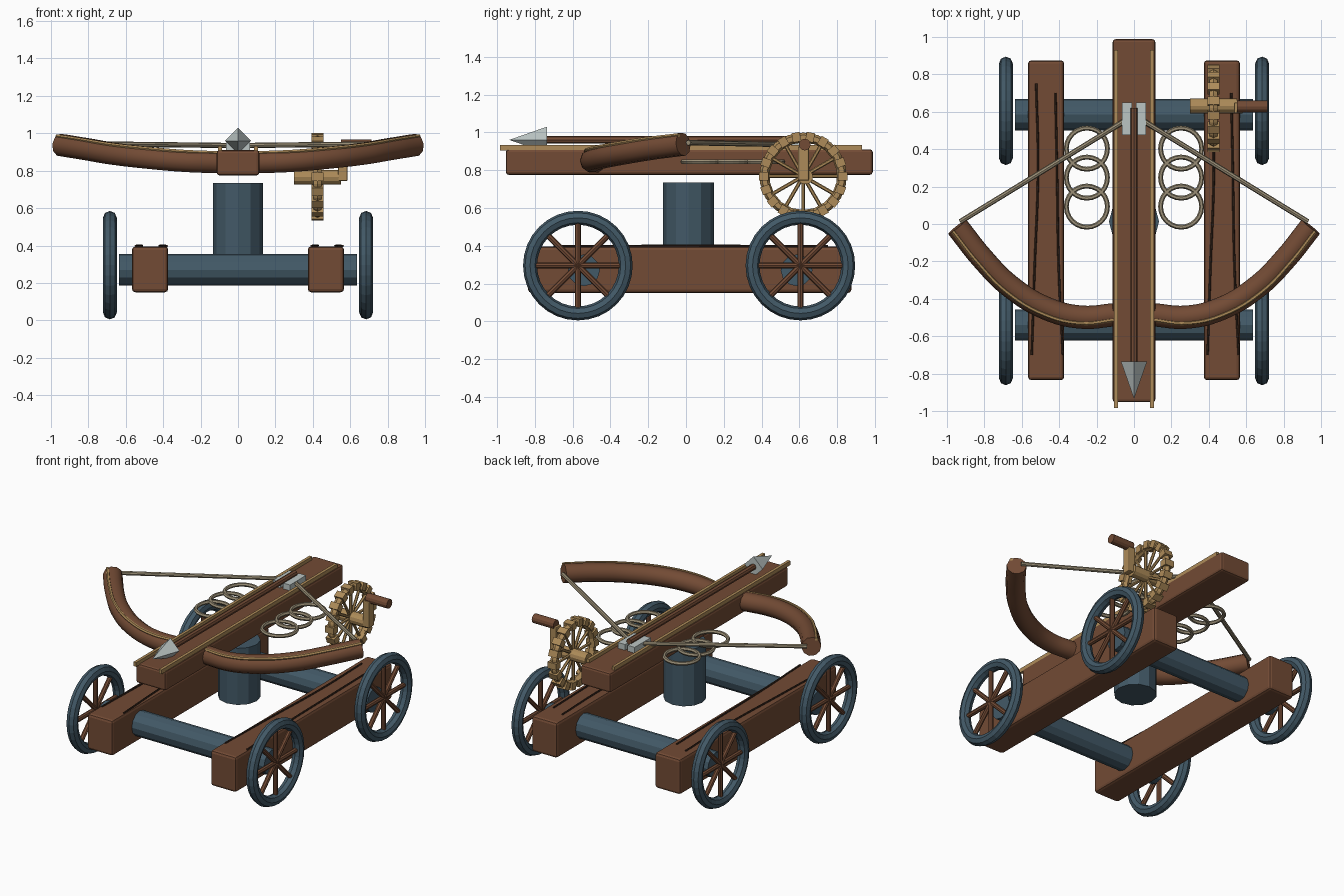
import bpy, math
from mathutils import Vector

if "Cube" in bpy.data.objects:
    bpy.data.objects.remove(bpy.data.objects["Cube"])


def mat(name, c):
    m = bpy.data.materials.new(name)
    m.diffuse_color = (*c, 1)
    m.use_nodes = True
    m.node_tree.nodes["Principled BSDF"].inputs["Base Color"].default_value = m.diffuse_color
    return m


WOOD = mat("wood", (0.17, 0.07, 0.035))
DARK = mat("dark_grain", (0.04, 0.02, 0.012))
IRON = mat("blue_iron", (0.055, 0.1, 0.135))
BRASS = mat("brass", (0.42, 0.26, 0.1))
ROPE = mat("rope", (0.32, 0.27, 0.18))
STEEL = mat("steel", (0.5, 0.56, 0.55))


def finish(name, m, smooth=False):
    o = bpy.context.object
    o.name = name
    o.data.materials.append(m)
    if smooth:
        bpy.ops.object.shade_smooth_by_angle(angle=math.radians(40))
    return o


def box(name, lo, hi, m, bevel=0.0):
    lo, hi = Vector(lo), Vector(hi)
    bpy.ops.mesh.primitive_cube_add(size=1, location=(lo + hi) / 2)
    o = bpy.context.object
    o.scale = hi - lo
    bpy.ops.object.transform_apply(location=False, rotation=False, scale=True)
    if bevel:
        b = o.modifiers.new("bevel", 'BEVEL')
        b.width, b.segments = bevel, 2
    return finish(name, m)


def rod(name, a, b, r, m, sides=12, r2=None):
    a, b = Vector(a), Vector(b)
    bpy.ops.mesh.primitive_cone_add(vertices=sides, radius1=r, radius2=r if r2 is None else r2,
                                    depth=(b - a).length, location=(a + b) / 2)
    bpy.context.object.rotation_euler = (b - a).to_track_quat('Z', 'Y').to_euler()
    return finish(name, m)


def tube(name, pts, r, m, smooth=True, res=3, steps=6):
    c = bpy.data.curves.new(name, 'CURVE')
    c.dimensions = '3D'
    c.bevel_depth, c.bevel_resolution, c.use_fill_caps = r, res, True
    c.resolution_u = steps
    s = c.splines.new('BEZIER')
    s.bezier_points.add(len(pts) - 1)
    for p, co in zip(s.bezier_points, pts):
        p.co = co
        p.handle_left_type = p.handle_right_type = 'AUTO'
    o = bpy.data.objects.new(name, c)
    bpy.context.collection.objects.link(o)
    bpy.ops.object.select_all(action='DESELECT')
    o.select_set(True)
    bpy.context.view_layer.objects.active = o
    bpy.ops.object.convert(target='MESH')
    o = finish(name, m, smooth)
    return o


def ring(name, loc, R, r, m, along_x=False, seg=32, mseg=8):
    bpy.ops.mesh.primitive_torus_add(location=loc, major_radius=R, minor_radius=r,
                                     major_segments=seg, minor_segments=mseg,
                                     rotation=(0, math.pi / 2 if along_x else 0, 0))
    return finish(name, m)


def radial(y, z, r, ang):
    return y + r * math.cos(ang), z + r * math.sin(ang)


# Chassis beams with grain lines
for side, cx in (("left", -0.47), ("right", 0.47)):
    box(f"{side}_beam", (cx - 0.097, -0.835, 0.15), (cx + 0.097, 0.875, 0.395), WOOD, 0.018)
    tube(f"{side}_grain_outer", [(cx - 0.053, 0.75, 0.398), (cx - 0.043, 0.3, 0.4),
                                 (cx - 0.062, -0.25, 0.4), (cx - 0.077, -0.7, 0.398)], 0.006, DARK, res=1)
    tube(f"{side}_grain_inner", [(cx + 0.05, 0.7, 0.398), (cx + 0.058, 0.3, 0.4),
                                 (cx + 0.068, -0.25, 0.4), (cx + 0.09, -0.7, 0.398)], 0.006, DARK, res=1)

# Axles and spoked road wheels
for end, ay, wy in (("front", -0.54, -0.572), ("rear", 0.585, 0.605)):
    rod(f"{end}_axle", (-0.635, ay, 0.27), (0.635, ay, 0.27), 0.084, IRON)
    for side, x in (("left", -0.685), ("right", 0.685)):
        ring(f"{end}_{side}_wheel_rim", (x, wy, 0.295), 0.253, 0.037, IRON, True)
        for k in range(4):
            a = k * math.pi / 4
            p, q = radial(wy, 0.295, 0.24, a), radial(wy, 0.295, -0.24, a)
            rod(f"{end}_{side}_wheel_spoke", (x, *p), (x, *q), 0.016, WOOD, 8)

# Central post, stock and guide rails
rod("post", (0, 0.013, 0.345), (0, 0.013, 0.735), 0.134, IRON)
box("stock", (-0.114, -0.953, 0.775), (0.114, 0.988, 0.91), WOOD, 0.015)
for side, x in (("left", -0.096), ("right", 0.096)):
    box(f"{side}_rail", (x - 0.01, -0.985, 0.904), (x + 0.01, 0.93, 0.933), BRASS)

# Bolt and string catch
rod("bolt_shaft", (0, -0.74, 0.96), (0, 0.62, 0.96), 0.02, WOOD, 8)
rod("bolt_head", (0, -0.735, 0.96), (0, -0.935, 0.96), 0.07, STEEL, 4, 0)
for side, x in (("left", -0.037), ("right", 0.037)):
    box(f"{side}_catch", (x - 0.027, 0.475, 0.9), (x + 0.027, 0.65, 0.95), STEEL)

# Bow limbs, backing strips, string and rope coils on both sides
limb = [(0.1, -0.485, 0.845), (0.28, -0.498, 0.852), (0.46, -0.455, 0.867),
        (0.66, -0.335, 0.89), (0.81, -0.185, 0.915), (0.945, -0.015, 0.937)]
strip = [(0.105, -0.512, 0.895), (0.285, -0.53, 0.902), (0.473, -0.487, 0.917),
         (0.682, -0.363, 0.94), (0.834, -0.208, 0.965), (0.968, -0.038, 0.985)]
for side, s in (("left", -1), ("right", 1)):
    tube(f"{side}_limb", [(s * x, y, z) for x, y, z in limb], 0.062, WOOD)
    tube(f"{side}_limb_strip", [(s * x, y, z) for x, y, z in strip], 0.011, BRASS, res=1)
    rod(f"{side}_string", (s * 0.93, 0.012, 0.945), (s * 0.055, 0.548, 0.935), 0.014, ROPE, 8)
    for k in range(3):
        ring(f"{side}_rope_coil", (s * 0.252, 0.093 + 0.155 * k, 0.845), 0.11, 0.013, ROPE, seg=24, mseg=6)

# Winch wheel: rim, rim blocks, spokes, hub
wx, wy, wz = 0.425, 0.62, 0.768
ring("winch_rim", (wx, wy, wz), 0.205, 0.026, BRASS, True, 18, 6)
for k in range(18):
    a = 2 * math.pi * k / 18
    o = box("winch_rim_block", (-0.033, -0.022, -0.025), (0.033, 0.022, 0.025), BRASS)
    o.location = (wx, *radial(wy, wz, 0.209, a))
    o.rotation_euler = (a - math.pi / 2, 0, 0)
for k in range(6):
    a = k * math.pi / 6
    rod("winch_spoke", (wx, *radial(wy, wz, 0.2, a)), (wx, *radial(wy, wz, -0.2, a)), 0.01, BRASS, 6)
rod("winch_hub", (0.3, wy + 0.012, wz - 0.003), (0.55, wy + 0.012, wz - 0.003), 0.04, BRASS)

# Crank arm and handle
box("crank_arm", (0.535, wy - 0.028, 0.745), (0.585, wy + 0.03, 0.925), BRASS, 0.006)
rod("crank_handle", (0.55, wy + 0.008, 0.935), (0.715, wy + 0.008, 0.935), 0.031, WOOD)
